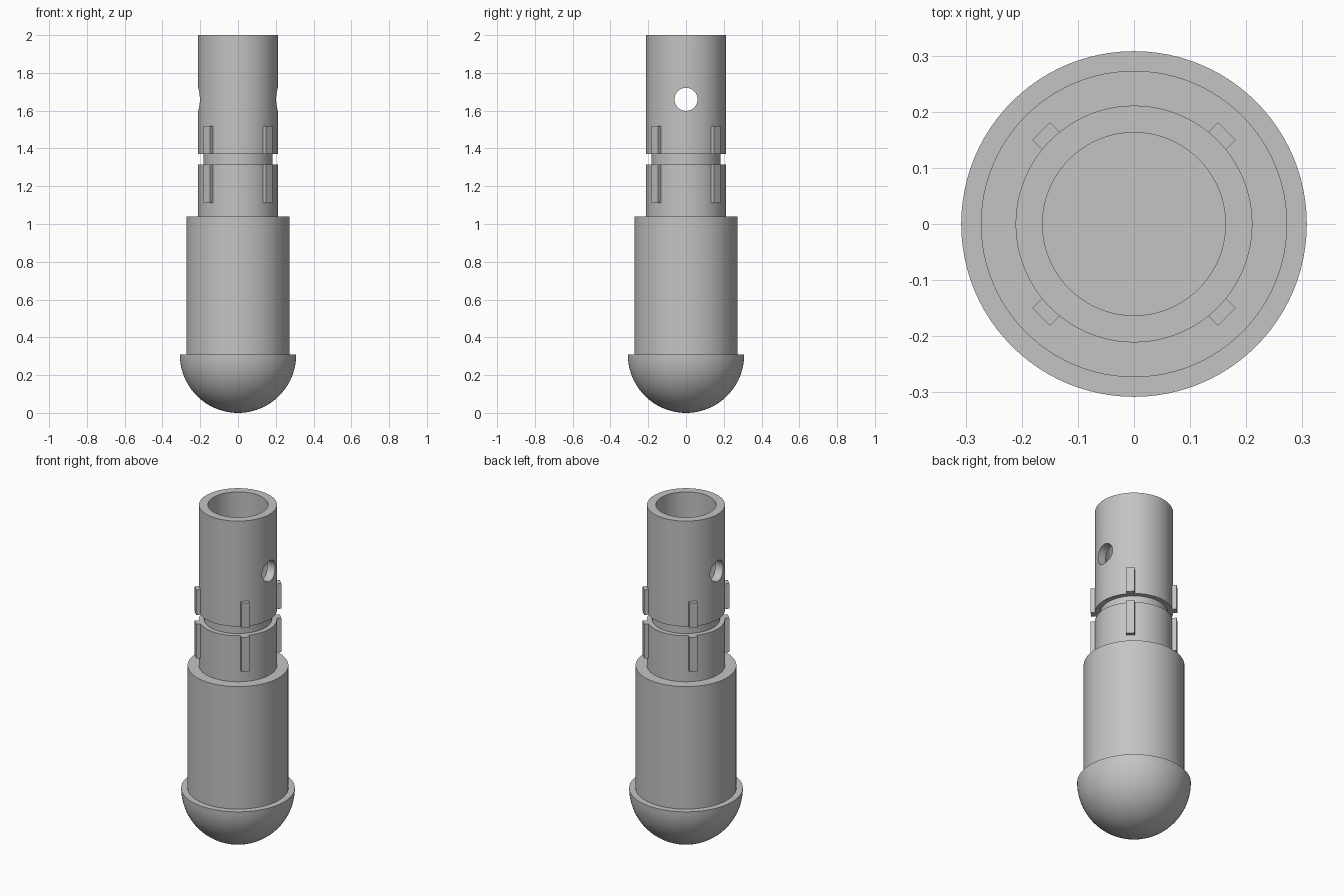
import bpy, bmesh, math
from mathutils import Matrix, Vector

cube = bpy.data.objects.get("Cube")
if cube:
    bpy.data.objects.remove(cube, do_unlink=True)

grey = bpy.data.materials.new("plain grey")
grey.use_nodes = True
COLOUR = (0.55, 0.55, 0.55, 1)
grey.diffuse_color = COLOUR
grey.node_tree.nodes["Principled BSDF"].inputs["Base Color"].default_value = COLOUR


def make_object(name, bm):
    bmesh.ops.recalc_face_normals(bm, faces=bm.faces)
    mesh = bpy.data.meshes.new(name)
    bm.to_mesh(mesh)
    bm.free()
    mesh.materials.append(grey)
    obj = bpy.data.objects.new(name, mesh)
    bpy.context.collection.objects.link(obj)
    return obj


def activate(obj):
    bpy.ops.object.select_all(action="DESELECT")
    obj.select_set(True)
    bpy.context.view_layer.objects.active = obj


def smooth(obj):
    activate(obj)
    bpy.ops.object.shade_smooth_by_angle(angle=math.radians(30))


def lathe(name, profile, steps=96):
    """Turn a (radius, height) profile, starting and ending on the axis."""
    bm = bmesh.new()
    verts = [bm.verts.new((r, 0, z)) for r, z in profile]
    edges = [bm.edges.new(pair) for pair in zip(verts, verts[1:])]
    bmesh.ops.spin(bm, geom=verts + edges, cent=(0, 0, 0), axis=(0, 0, 1),
                   angle=math.tau, steps=steps)
    bmesh.ops.remove_doubles(bm, verts=bm.verts, dist=0.0001)
    return make_object(name, bm)


# Rounded end cap with a flat rim
CAP = 0.308
arc = [(CAP * math.sin(a), CAP - CAP * math.cos(a))
       for a in (math.pi / 2 * i / 24 for i in range(25))]
smooth(lathe("end_cap", arc + [(0, CAP)]))

# Wide main barrel
BARREL_TOP = 1.04
smooth(lathe("barrel", [(0, 0.29), (0.273, 0.29), (0.273, BARREL_TOP), (0, BARREL_TOP)]))

# Hollow neck with a groove round it
NECK, GROOVE, BORE = 0.211, 0.183, 0.163
LOW, HIGH = 1.315, 1.37
neck = lathe("hollow_neck", [
    (0, 1.02), (NECK, 1.02), (NECK, LOW), (GROOVE, LOW), (GROOVE, HIGH),
    (NECK, HIGH), (NECK, 2), (BORE, 2), (BORE, 1.05), (0, 1.05)])

# Cross hole through both walls of the neck
bm = bmesh.new()
bmesh.ops.create_cone(bm, cap_ends=True, segments=48, radius1=0.061, radius2=0.061, depth=0.6,
                      matrix=Matrix.Translation((0, 0, 1.66)) @ Matrix.Rotation(math.pi / 2, 4, "Y"))
cutter = make_object("hole_cutter", bm)
cutter.hide_render = True
cut = neck.modifiers.new("cross_hole", "BOOLEAN")
cut.object = cutter
cut.operation = "DIFFERENCE"
cut.solver = "EXACT"
activate(neck)
bpy.ops.object.modifier_apply(modifier=cut.name)
bpy.data.objects.remove(cutter, do_unlink=True)
smooth(neck)

# Four pairs of lugs, above and below the groove
for i in range(4):
    turn = Matrix.Rotation(math.pi / 4 + i * math.pi / 2, 4, "Z")
    for label, bottom, top in (("lower", 1.11, LOW), ("upper", HIGH, 1.52)):
        inner, outer = 0.2, 0.234
        bm = bmesh.new()
        bmesh.ops.create_cube(bm, size=1)
        bmesh.ops.scale(bm, verts=bm.verts, vec=(outer - inner, 0.045, top - bottom))
        bmesh.ops.translate(bm, verts=bm.verts,
                            vec=Vector(((inner + outer) / 2, 0, (top + bottom) / 2)))
        bmesh.ops.transform(bm, matrix=turn, verts=bm.verts)
        make_object(f"{label}_lug_{i + 1}", bm)
